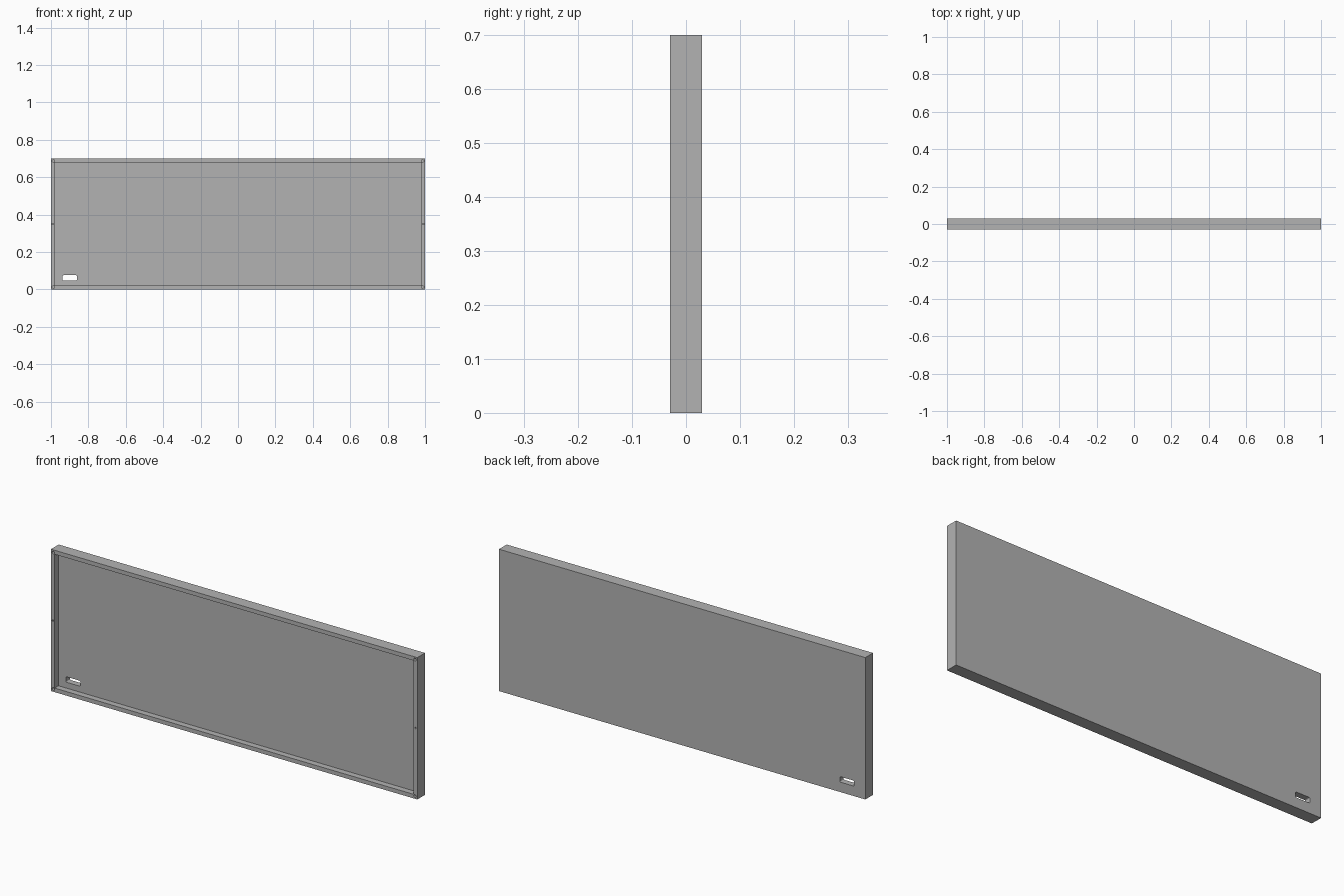
import bpy, bmesh
from math import cos, sin, pi

old = bpy.data.objects.get("Cube")
if old:
    bpy.data.objects.remove(old, do_unlink=True)

W, H, D, RIM = 1.0, 0.70, 0.03, 0.02

grey = bpy.data.materials.new("plain grey")
grey.use_nodes = True
colour = (0.45, 0.45, 0.45, 1)
grey.diffuse_color = colour
grey.node_tree.nodes["Principled BSDF"].inputs["Base Color"].default_value = colour


def prism(name, outline, y0, y1):
    """Extrude an x-z outline from y0 to y1."""
    bm = bmesh.new()
    face = bm.faces.new([bm.verts.new((x, y0, z)) for x, z in outline])
    new = bmesh.ops.extrude_face_region(bm, geom=[face])["geom"]
    moved = [v for v in new if isinstance(v, bmesh.types.BMVert)]
    bmesh.ops.translate(bm, verts=moved, vec=(0, y1 - y0, 0))
    bmesh.ops.recalc_face_normals(bm, faces=bm.faces)
    mesh = bpy.data.meshes.new(name)
    bm.to_mesh(mesh)
    bm.free()
    mesh.materials.append(grey)
    obj = bpy.data.objects.new(name, mesh)
    bpy.context.collection.objects.link(obj)
    return obj


def rect(x0, x1, z0, z1):
    return [(x0, z0), (x1, z0), (x1, z1), (x0, z1)]


def rounded(cx, cz, hw, hh, r, steps=4):
    """Rectangle outline with rounded corners; a circle when hw = hh = r."""
    pts = []
    for q, (sx, sz) in enumerate([(1, 1), (-1, 1), (-1, -1), (1, -1)]):
        for i in range(steps + (hw > r)):
            a = (q + i / steps) * pi / 2
            pts.append((cx + sx * (hw - r) + r * cos(a),
                        cz + sz * (hh - r) + r * sin(a)))
    return pts


# Solid panel, then its cut-outs
panel = prism("tray_panel", rect(-W, W, 0, H), -D, D)
cutters = [
    prism("recess_cutter", rect(-W + RIM, W - RIM, RIM, H - RIM), -D - 0.02, 0),
    prism("slot_cutter", rounded(-0.9, 0.0625, 0.039, 0.0135, 0.005), -0.02, D + 0.02),
]

# Screw holes in the rim: corners and the middle of each side
for side in (-1, 1):
    for z, inset, r in ((0.013, 0.013, 0.007), (H - 0.013, 0.013, 0.007),
                        (H / 2, 0.01, 0.004)):
        cutters.append(prism("screw_hole_cutter",
                             rounded(side * (W - inset), z, r, r, r), -D - 0.02, -0.01))

for cutter in cutters:
    mod = panel.modifiers.new(cutter.name, "BOOLEAN")
    mod.operation = "DIFFERENCE"
    mod.solver = "EXACT"
    mod.object = cutter

# Bake the cuts and discard the cutters
bpy.context.view_layer.update()
graph = bpy.context.evaluated_depsgraph_get()
baked = bpy.data.meshes.new_from_object(panel.evaluated_get(graph))
panel.modifiers.clear()
panel.data = baked
for cutter in cutters:
    bpy.data.objects.remove(cutter, do_unlink=True)
